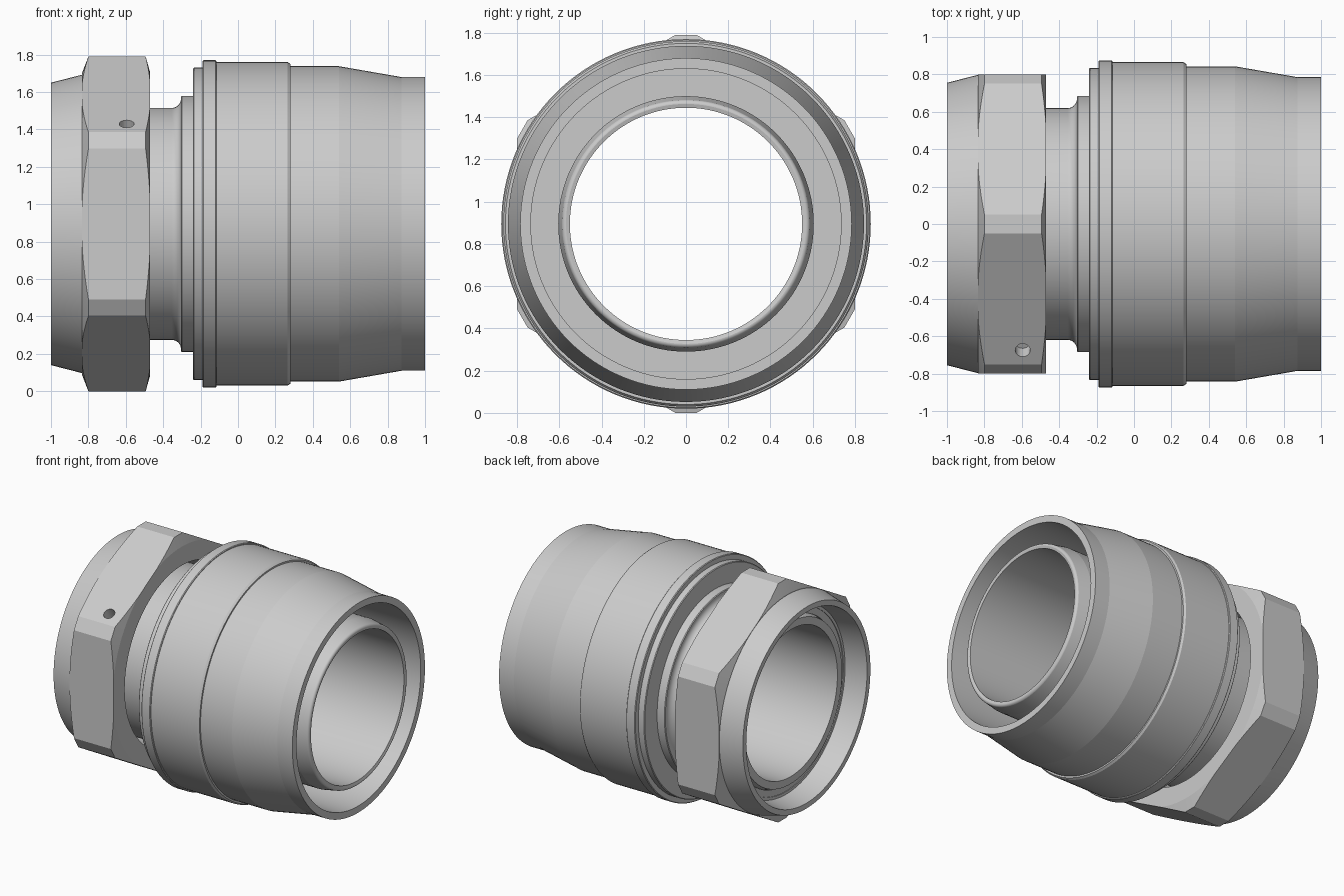
import bpy, bmesh, math
from mathutils import Vector, Matrix

if "Cube" in bpy.data.objects:
    bpy.data.objects.remove(bpy.data.objects["Cube"])

CZ = 0.895      # height of the axis
SEG = 128


def finish(ob):
    bpy.ops.object.select_all(action='DESELECT')
    ob.select_set(True)
    bpy.context.view_layer.objects.active = ob
    bpy.ops.object.shade_smooth_by_angle(angle=math.radians(8))


def make(name, bm):
    bmesh.ops.recalc_face_normals(bm, faces=bm.faces)
    me = bpy.data.meshes.new(name)
    bm.to_mesh(me)
    bm.free()
    ob = bpy.data.objects.new(name, me)
    bpy.context.collection.objects.link(ob)
    return ob


def lathe(name, profile):
    """Revolve a closed (x, radius) profile around the horizontal axis."""
    bm = bmesh.new()
    rings = []
    for i in range(SEG):
        a = 2 * math.pi * i / SEG
        rings.append([bm.verts.new((x, r * math.sin(a), CZ + r * math.cos(a)))
                      for x, r in profile])
    n = len(profile)
    for i in range(SEG):
        p, q = rings[i], rings[(i + 1) % SEG]
        for j in range(n):
            k = (j + 1) % n
            bm.faces.new((p[j], p[k], q[k], q[j]))
    return make(name, bm)


def arc(cx, cr, rad, a0, a1, n=14):
    return [(cx + rad * math.cos(math.radians(a0 + (a1 - a0) * i / n)),
             cr + rad * math.sin(math.radians(a0 + (a1 - a0) * i / n)))
            for i in range(n + 1)]


def boolean(ob, cutter, op):
    m = ob.modifiers.new(op, 'BOOLEAN')
    m.operation, m.solver, m.object = op, 'EXACT', cutter
    bpy.context.view_layer.objects.active = ob
    bpy.ops.object.modifier_apply(modifier=m.name)
    bpy.data.objects.remove(cutter)


# Outer sleeve, with an annular pocket open at the right end
sleeve = lathe("sleeve", [
    (-0.24, 0.60), (-0.24, 0.83), (-0.235, 0.835), (-0.19, 0.835),
    (-0.19, 0.87), (-0.185, 0.875), (-0.12, 0.875), (-0.115, 0.87),
    (-0.115, 0.865), (0.265, 0.865), (0.28, 0.855), (0.28, 0.843),
    (0.54, 0.843), (0.875, 0.785), (1.0, 0.785), (1.0, 0.735),
    (0.35, 0.735), (0.35, 0.60)])
finish(sleeve)

# Inner tube with filleted neck flange and tapered right tip
tube = lathe("inner_tube",
             [(-0.87, 0.55), (-0.87, 0.605), (-0.82, 0.62)]
             + arc(-0.355, 0.67, 0.05, 270, 360)
             + [(-0.305, 0.68), (-0.30, 0.685), (-0.24, 0.685), (-0.24, 0.605),
                (0.88, 0.605)]
             + arc(0.975, 0.568, 0.02, 70, 0, 11)
             + [(0.99, 0.55)])
finish(tube)

# Hexagonal nut: twelve-sided outline with narrow corner flats
bm = bmesh.new()
half = math.atan2(0.05, 0.895)
ends = []
for x in (-0.835, -0.47):
    ring = []
    for k in range(6):
        for s in (-1, 1):
            a = k * math.pi / 3 + s * half
            r = 0.895 / math.cos(half)
            ring.append(bm.verts.new((x, r * math.sin(a), CZ + r * math.cos(a))))
    ends.append(ring)
    bm.faces.new(ring)
for i in range(12):
    j = (i + 1) % 12
    bm.faces.new((ends[0][i], ends[0][j], ends[1][j], ends[1][i]))
nut = make("hex_nut", bm)

# Conical chamfers and the bore of the nut
boolean(nut, lathe("chamfer", [(-0.85, 0.67), (-0.85, 0.765), (-0.798, 0.90),
                               (-0.798, 0.96), (-0.49, 0.96), (-0.495, 0.90),
                               (-0.46, 0.775), (-0.46, 0.67)]), 'INTERSECT')

# Small blind hole in the upper front flat
normal = Vector((0, -math.sin(math.pi / 3), math.cos(math.pi / 3)))
normal = Vector((0, -0.5 * 1.0, math.sqrt(3) / 2))
centre = Vector((-0.595, -0.675, CZ + 0.535))
bm = bmesh.new()
bmesh.ops.create_cone(bm, cap_ends=True, segments=32, radius1=0.04, radius2=0.04,
                      depth=0.18, matrix=Matrix.Translation(centre)
                      @ normal.to_track_quat('Z', 'Y').to_matrix().to_4x4())
boolean(nut, make("drill", bm), 'DIFFERENCE')
finish(nut)

# Tapered skirt at the left end of the nut
skirt = lathe("nut_skirt", [(-1.0, 0.715), (-1.0, 0.755), (-0.825, 0.80),
                            (-0.80, 0.80), (-0.80, 0.62), (-0.83, 0.62),
                            (-0.83, 0.69)])
finish(skirt)
